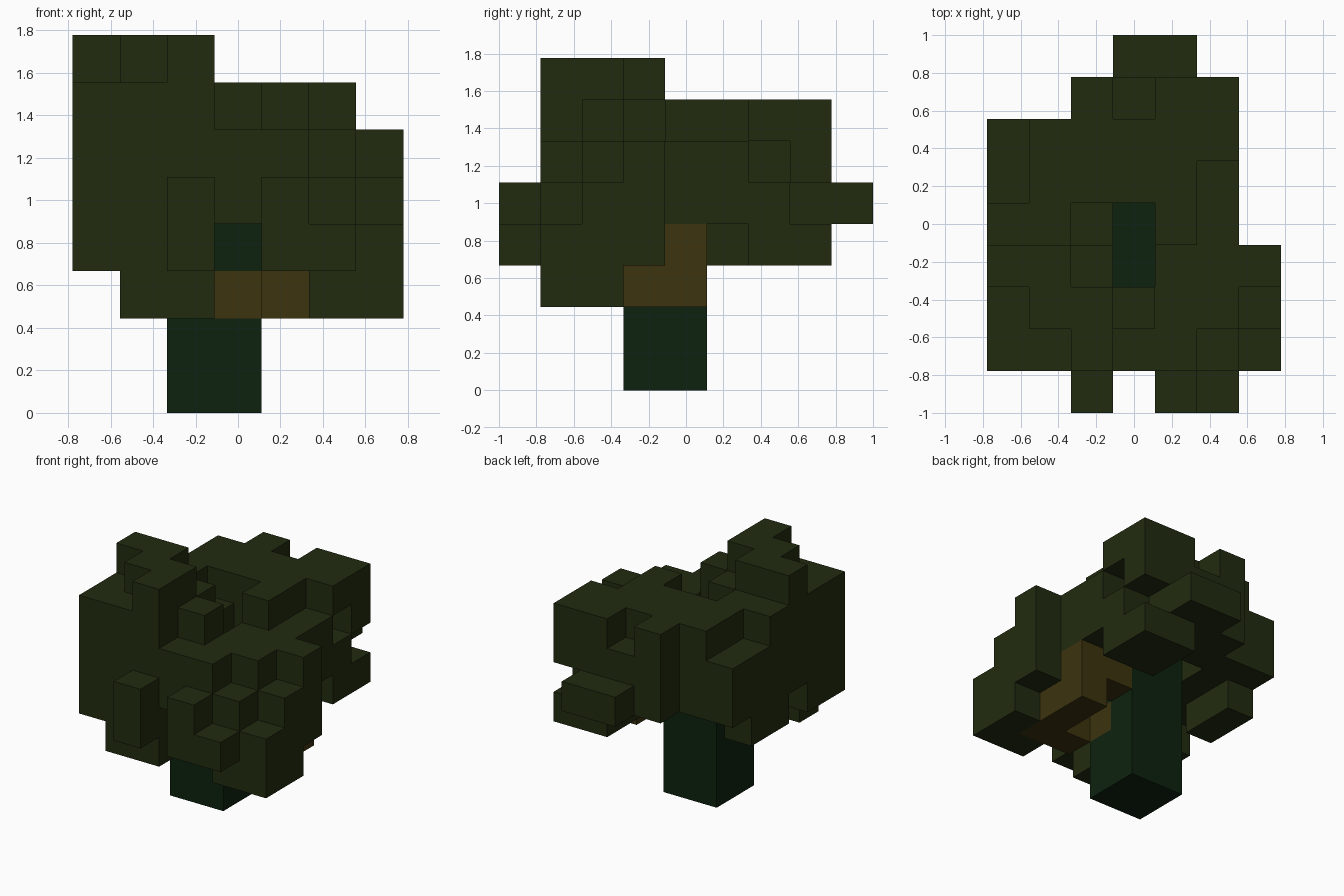
import bpy, bmesh
from mathutils import Vector

if "Cube" in bpy.data.objects:
    bpy.data.objects.remove(bpy.data.objects["Cube"])

S = 2 / 9          # edge length of one cube
NX, NY = 7, 9

# Tree layers from the ground up; each layer lists rows from front to back.
# L = leaves, T = trunk, B = branch
base = ["", "", "", "..TT", "..TT"]
LAYERS = [
    base,
    base,
    ["", ".LL..LL", "....BBL", "..TB.B.", "..TT.B."],
    ["..L.LL.", "LLL.LLL", "LLL.LLL", "..TT.LL", "L.TTBB.",
     "L......", "....LL.", "....LL."],
    ["..L.L..", "LLLLLL.", "LLLLLLL", "LLTTLLL", "LLTTLL.",
     "LL..LL.", "LLLLLL.", "..LLL..", "...LL.."],
    ["", "LLLLL..", "LLLLLL.", "LLL.LLL", "LLL.LL.",
     "LLLLLL.", "LLLLL..", "..LLLL."],
    ["", "LLL....", "LLLL...", "LLL....", "LL..L..",
     ".LLLL..", ".LLLLL.", "..L.LL."],
    ["", "..L....", ".LL....", "LL....."],
]

cells = {}
for k, layer in enumerate(LAYERS):
    for j, row in enumerate(layer):
        for i, c in enumerate(row):
            if c != ".":
                cells[(i, j, k)] = c

# Cube sides: outward direction and corner offsets (counter-clockwise)
SIDES = {
    (1, 0, 0): [(1, 0, 0), (1, 1, 0), (1, 1, 1), (1, 0, 1)],
    (-1, 0, 0): [(0, 1, 0), (0, 0, 0), (0, 0, 1), (0, 1, 1)],
    (0, 1, 0): [(1, 1, 0), (0, 1, 0), (0, 1, 1), (1, 1, 1)],
    (0, -1, 0): [(0, 0, 0), (1, 0, 0), (1, 0, 1), (0, 0, 1)],
    (0, 0, 1): [(0, 0, 1), (1, 0, 1), (1, 1, 1), (0, 1, 1)],
    (0, 0, -1): [(0, 1, 0), (1, 1, 0), (1, 0, 0), (0, 0, 0)],
}


def build(name, code, mat_name, colour):
    """Make one part from its cubes, keeping only exposed sides."""
    bm = bmesh.new()
    for cell, c in cells.items():
        if c != code:
            continue
        for d, corners in SIDES.items():
            if tuple(a + b for a, b in zip(cell, d)) in cells:
                continue
            pts = [Vector(cell) + Vector(o) for o in corners]
            bm.faces.new([bm.verts.new(((p.x - NX / 2) * S,
                                        (p.y - NY / 2) * S, p.z * S))
                          for p in pts])
    bmesh.ops.remove_doubles(bm, verts=bm.verts[:], dist=1e-4)
    me = bpy.data.meshes.new(name)
    bm.to_mesh(me)
    bm.free()
    mat = bpy.data.materials.new(mat_name)
    mat.diffuse_color = (*colour, 1)
    mat.use_nodes = True
    mat.node_tree.nodes["Principled BSDF"].inputs["Base Color"].default_value = mat.diffuse_color
    me.materials.append(mat)
    ob = bpy.data.objects.new(name, me)
    bpy.context.collection.objects.link(ob)


build("leaf_canopy", "L", "olive green", (0.0152, 0.0242, 0.0052))
build("trunk", "T", "dark green", (0.004, 0.016, 0.0048))
build("branch", "B", "brown", (0.045, 0.033, 0.0048))
